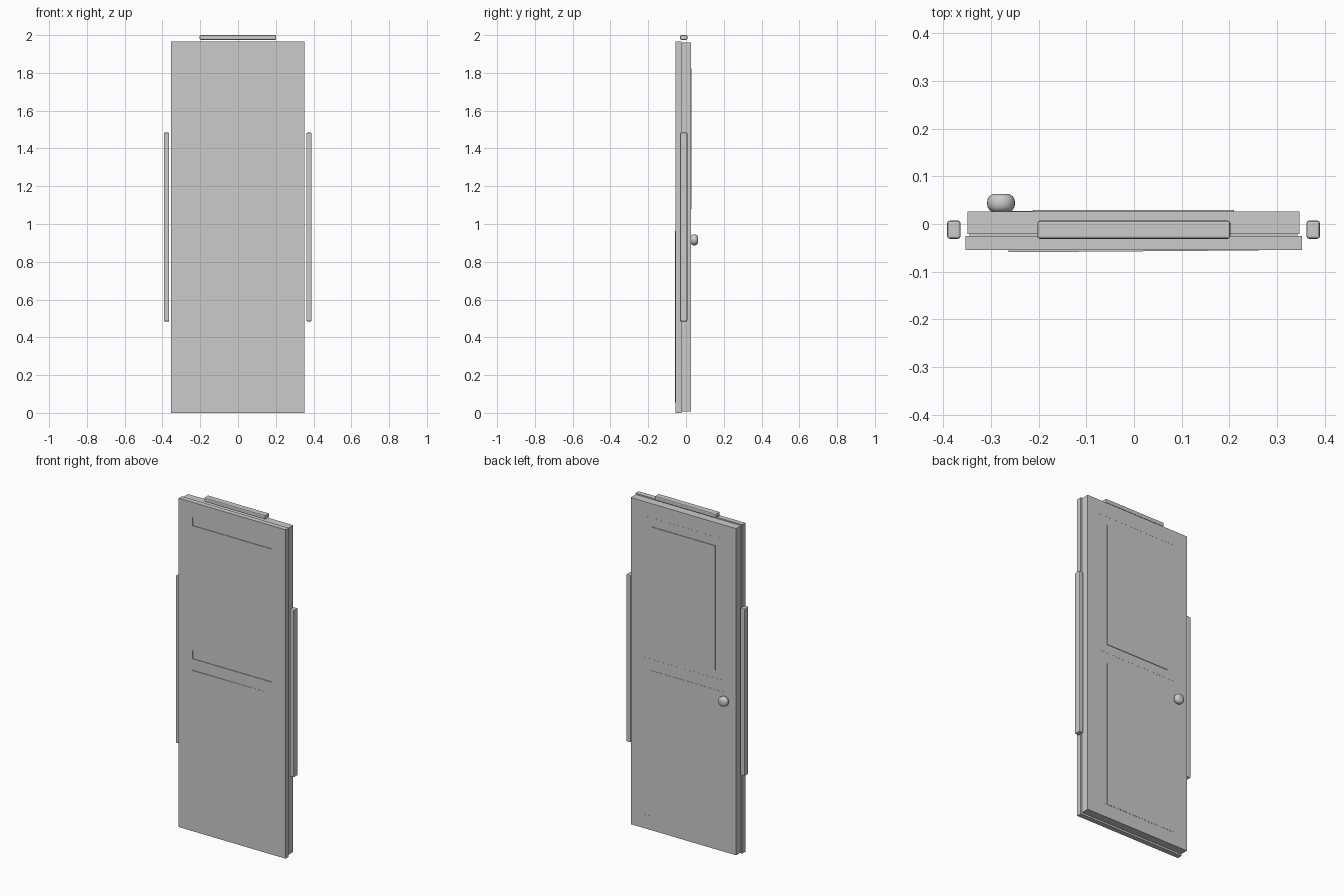
import bpy, bmesh, math
from mathutils import Matrix

if "Cube" in bpy.data.objects:
    bpy.data.objects.remove(bpy.data.objects["Cube"])


def finish(name, bm):
    bmesh.ops.recalc_face_normals(bm, faces=bm.faces)
    me = bpy.data.meshes.new(name)
    bm.to_mesh(me)
    bm.free()
    ob = bpy.data.objects.new(name, me)
    bpy.context.collection.objects.link(ob)
    return ob


def box(name, x, y, z, bevel=0.0, segments=2):
    bm = bmesh.new()
    bmesh.ops.create_cube(bm, size=1)
    for v in bm.verts:
        v.co = [(a[0] + a[1]) / 2 + c * (a[1] - a[0]) for a, c in zip((x, y, z), v.co)]
    if bevel:
        bmesh.ops.bevel(bm, geom=bm.edges[:], offset=bevel, segments=segments,
                        profile=0.5, affect='EDGES')
    return finish(name, bm)


def prism(name, outline, z0, z1):
    # Extrude an (x, y) outline upward
    bm = bmesh.new()
    face = bm.faces.new([bm.verts.new((x, y, z0)) for x, y in outline])
    ext = bmesh.ops.extrude_face_region(bm, geom=[face])
    for v in ext['geom']:
        if isinstance(v, bmesh.types.BMVert):
            v.co.z = z1
    return finish(name, bm)


# Door leaf: wide front slab, inset core, thicker back slab
front = box("front_slab", (-0.354, 0.353), (-0.055, -0.025), (0, 1.965))
box("door_core", (-0.345, 0.343), (-0.027, -0.017), (0.012, 1.955))
box("back_slab", (-0.349, 0.347), (-0.021, 0.026), (0.008, 1.96))

# Shallow slots across the front
for i, (z0, z1) in enumerate([(1.03, 1.08), (1.825, 1.875)]):
    cutter = box(f"slot_cutter_{i}", (-0.263, 0.262), (-0.07, -0.0515), (z0, z1))
    cutter.hide_render = True
    cutter.hide_viewport = True
    mod = front.modifiers.new("slot", 'BOOLEAN')
    mod.operation = 'DIFFERENCE'
    mod.solver = 'EXACT'
    mod.object = cutter

# Slightly tilted lower front panel, fading out toward the right
prism("lower_front_panel", [(-0.263, -0.0505), (-0.263, -0.059), (-0.215, -0.059),
                            (0.262, -0.0553), (0.262, -0.0505)], 0.055, 0.962)

# Back panels barely proud of the slab
box("upper_back_panel", (-0.212, 0.21), (0.02, 0.0295), (1.08, 1.822))
prism("lower_back_panel", [(-0.264, 0.02), (0.21, 0.02), (0.21, 0.0275),
                           (-0.264, 0.027)], 0.09, 0.962)
for name, z0, z1 in [("middle_back_rail", 1.027, 1.03), ("top_back_rail", 1.872, 1.875),
                     ("bottom_back_rail", 0.087, 0.09)]:
    box(name, (-0.262, 0.262), (0.02, 0.0265), (z0, z1))

# Separate guide bars at both sides and on top
box("left_bar", (-0.392, -0.364), (-0.031, 0.007), (0.484, 1.484), 0.005)
box("right_bar", (0.362, 0.39), (-0.031, 0.007), (0.484, 1.484), 0.005)
box("top_bar", (-0.203, 0.202), (-0.031, 0.007), (1.975, 2.0), 0.005)

# Round flattened knob on the back
profile = [(0, 0.024), (0.017, 0.025), (0.024, 0.029), (0.0285, 0.036), (0.0292, 0.044),
           (0.0285, 0.051), (0.025, 0.058), (0.018, 0.0625), (0, 0.0635)]
bm = bmesh.new()
vs = [bm.verts.new((r, y, 0)) for r, y in profile]
es = [bm.edges.new(p) for p in zip(vs, vs[1:])]
bmesh.ops.spin(bm, geom=vs + es, cent=(0, 0, 0), axis=(0, 1, 0),
               angle=2 * math.pi, steps=24, use_duplicate=False)
bmesh.ops.remove_doubles(bm, verts=bm.verts, dist=1e-5)
bmesh.ops.transform(bm, matrix=Matrix.Translation((-0.279, 0, 0.916)), verts=bm.verts)
knob = finish("knob", bm)
for p in knob.data.polygons:
    p.use_smooth = True
